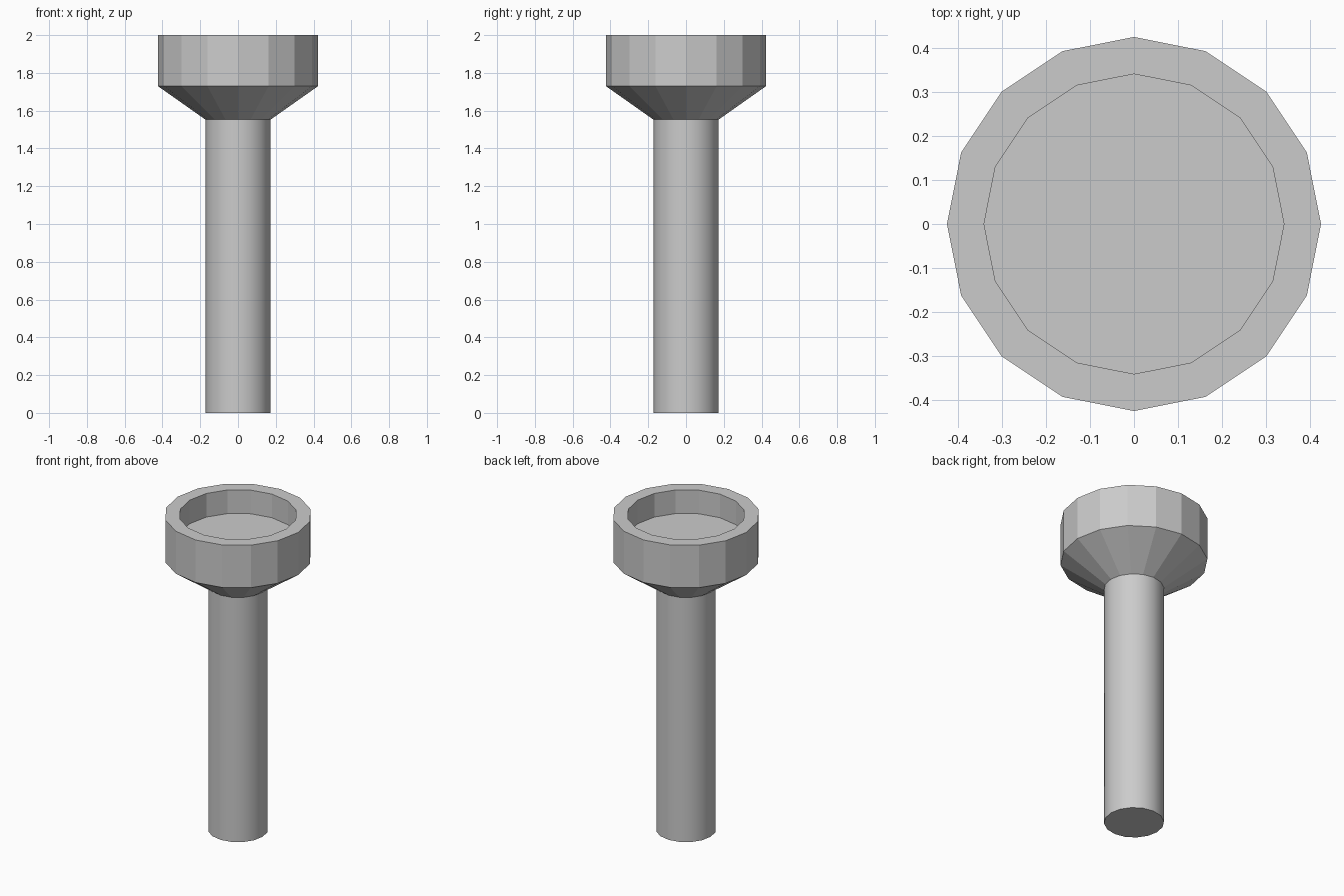
import bpy, bmesh
from math import cos, sin, tau, radians

if "Cube" in bpy.data.objects:
    bpy.data.objects.remove(bpy.data.objects["Cube"])

SIDES = 16


def revolve(name, profile, smooth=False):
    """Sweep (radius, z) points round z and cap both ends."""
    bm = bmesh.new()
    rings = [[bm.verts.new((r * cos(tau * i / SIDES), r * sin(tau * i / SIDES), z))
              for i in range(SIDES)] for r, z in profile]
    for low, high in zip(rings, rings[1:]):
        for i in range(SIDES):
            j = (i + 1) % SIDES
            bm.faces.new((low[i], low[j], high[j], high[i]))
    bm.faces.new(rings[0][::-1])
    bm.faces.new(rings[-1])
    bmesh.ops.recalc_face_normals(bm, faces=bm.faces)
    mesh = bpy.data.meshes.new(name)
    bm.to_mesh(mesh)
    bm.free()
    obj = bpy.data.objects.new(name, mesh)
    bpy.context.collection.objects.link(obj)
    if smooth:
        bpy.ops.object.select_all(action='DESELECT')
        bpy.context.view_layer.objects.active = obj
        obj.select_set(True)
        bpy.ops.object.shade_smooth_by_angle(angle=radians(30))
    return obj


# Round shaft
revolve("shaft", [(0.173, 0), (0.173, 1.553)], smooth=True)

# Faceted flared head with a shallow recess in the top
revolve("head", [(0.173, 1.553), (0.424, 1.73), (0.424, 2.0),
                 (0.34, 2.0), (0.34, 1.85)])
